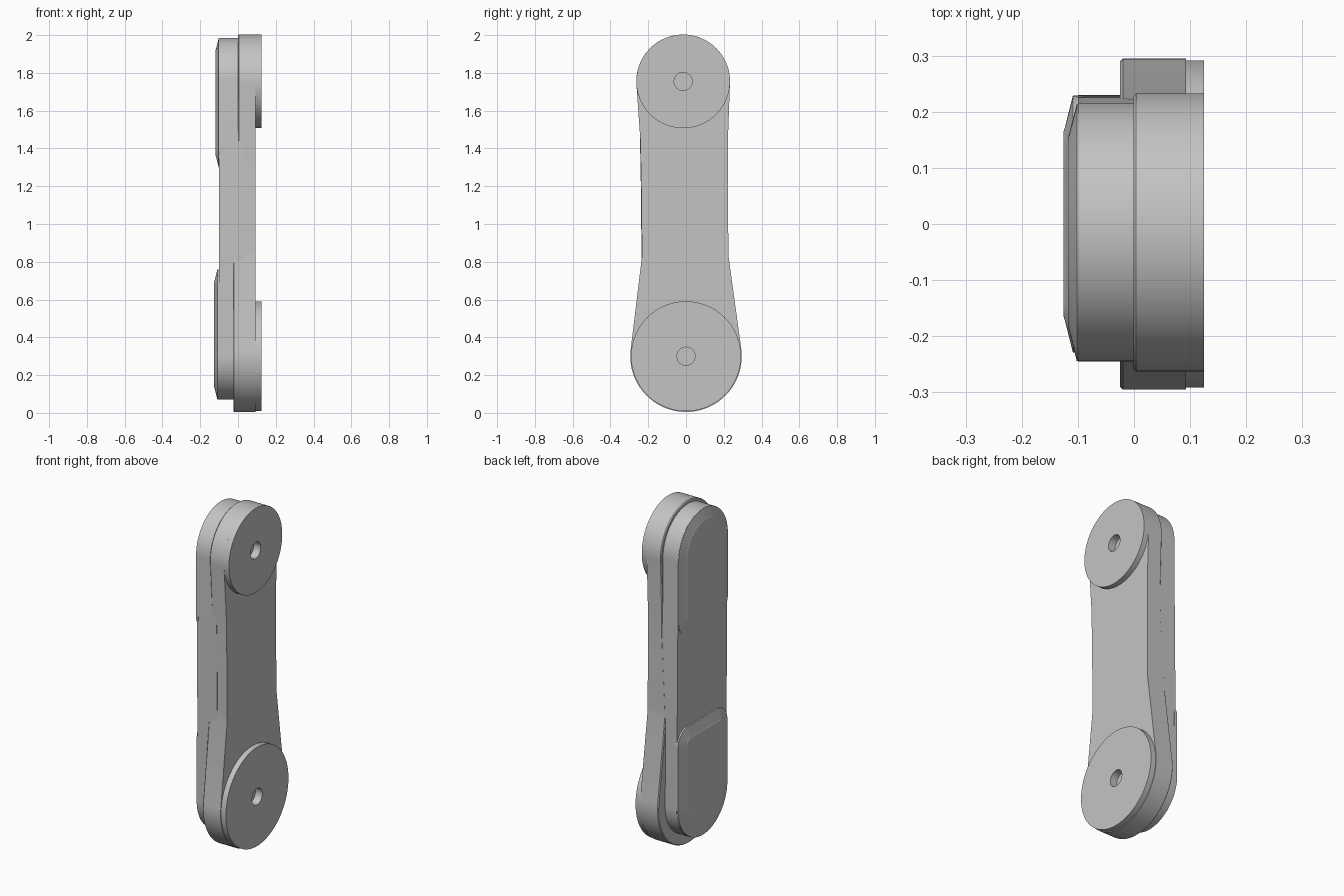
import bpy, bmesh, math
from math import sin, cos, radians

if "Cube" in bpy.data.objects:
    bpy.data.objects.remove(bpy.data.objects["Cube"])

grey = bpy.data.materials.new("light_grey")
grey.use_nodes = True
GREY = (0.55, 0.55, 0.55, 1)
grey.diffuse_color = GREY
grey.node_tree.nodes["Principled BSDF"].inputs["Base Color"].default_value = GREY

# Joint centres as (y, z)
TOP, LOW = (-0.015, 1.755), (0.0, 0.30)


def arc(centre, r, a0, a1, n):
    """Points (y, z) along an arc, angles in degrees."""
    return [(centre[0] + r * cos(radians(a0 + (a1 - a0) * i / n)),
             centre[1] + r * sin(radians(a0 + (a1 - a0) * i / n))) for i in range(n + 1)]


def loft(name, sections):
    """Solid through (x, outline) sections with equal point counts."""
    bm = bmesh.new()
    rings = [[bm.verts.new((x, y, z)) for y, z in pts] for x, pts in sections]
    for a, b in zip(rings, rings[1:]):
        for i in range(len(a)):
            j = (i + 1) % len(a)
            bm.faces.new((a[i], a[j], b[j], b[i]))
    bm.faces.new(rings[0])
    bm.faces.new(rings[-1])
    bmesh.ops.recalc_face_normals(bm, faces=bm.faces)
    mesh = bpy.data.meshes.new(name)
    bm.to_mesh(mesh)
    bm.free()
    mesh.materials.append(grey)
    obj = bpy.data.objects.new(name, mesh)
    bpy.context.collection.objects.link(obj)
    return obj


def smooth(obj):
    bpy.ops.object.select_all(action='DESELECT')
    obj.select_set(True)
    bpy.context.view_layer.objects.active = obj
    bpy.ops.object.shade_smooth_by_angle(angle=radians(25))


def cylinder(name, centre, r, x0, x1):
    ring = arc(centre, r, 0, 360, 72)[:-1]
    return loft(name, [(x0, ring), (x1, ring)])


# Waisted arm body
def body_outline(inset):
    return (arc(TOP, 0.248 - inset, -4, 184, 48)
            + [(-0.242 + inset, 1.45), (-0.237 + inset, 1.2), (-0.233 + inset, 0.83)]
            + arc(LOW, 0.295 - inset, 173, 367, 48)
            + [(0.225 - inset, 0.83), (0.221 - inset, 1.2), (0.222 - inset, 1.45)])


body = loft("arm_body", [(-0.025, body_outline(0.005)), (-0.02, body_outline(0)),
                         (0.093, body_outline(0))])
# Step the back of the body forward toward the upper joint
bm = bmesh.new()
bm.from_mesh(body.data)
for z in (0.85, 1.3):
    bmesh.ops.bisect_plane(bm, geom=bm.verts[:] + bm.edges[:] + bm.faces[:],
                           plane_co=(0, 0, z), plane_no=(0, 0, 1))
for v in bm.verts:
    if v.co.x < 0:
        v.co.x += 0.024 * min(1, max(0, (v.co.z - 0.85) / 0.45))
bm.to_mesh(body.data)
bm.free()

# Joint discs
upper_disc = cylinder("upper_joint_disc", TOP, 0.248, 0.09, 0.125)
lower_disc = cylinder("lower_joint_disc", LOW, 0.291, 0.09, 0.125)

# Blind shaft holes
for centre, disc, label in ((TOP, upper_disc, "upper"), (LOW, lower_disc, "lower")):
    cutter = cylinder(label + "_hole_cutter", centre, 0.048, 0.08, 0.2)
    cutter.hide_render = True
    cutter.hide_set(True)
    for target in (disc, body):
        mod = target.modifiers.new("shaft_hole", 'BOOLEAN')
        mod.operation = 'DIFFERENCE'
        mod.solver = 'EXACT'
        mod.object = cutter

# Rear housing plate
plate_outline = arc(TOP, 0.23, 0, 180, 48) + arc(LOW, 0.23, 180, 360, 48)
plate = loft("rear_housing", [(-0.1, plate_outline), (0.03, plate_outline)])


# Raised covers: round at the joint end, square with soft corners at the other
def cover_outline(centre, r, end_z, corner, inset):
    s = 1 if end_z < centre[1] else -1
    r -= inset
    c = corner - inset
    end = end_z + s * inset
    pts = arc(centre, r, 0, 180 * s, 48)
    pts += arc((centre[0] - r + c, end + s * c), c, 180 * s, 270 * s, 8)
    pts += arc((centre[0] + r - c, end + s * c), c, 270 * s, 360 * s, 8)
    return pts


def cover(name, centre, end_z, x_rim, x_face, slope):
    def outline(inset):
        return cover_outline(centre, 0.229, end_z, 0.09, inset)
    return loft(name, [(-0.09, outline(0)), (x_rim, outline(0)),
                       (x_face + 0.002, outline(slope - 0.005)), (x_face, outline(slope))])


upper_cover = cover("upper_cover", TOP, 1.30, -0.102, -0.118, 0.06)
lower_cover = cover("lower_cover", LOW, 0.76, -0.109, -0.126, 0.065)

for part in (body, upper_disc, lower_disc, plate, upper_cover, lower_cover):
    smooth(part)
# Keep the shallow cover bevels crisp
for part in (upper_cover, lower_cover):
    part.data.shade_flat()
